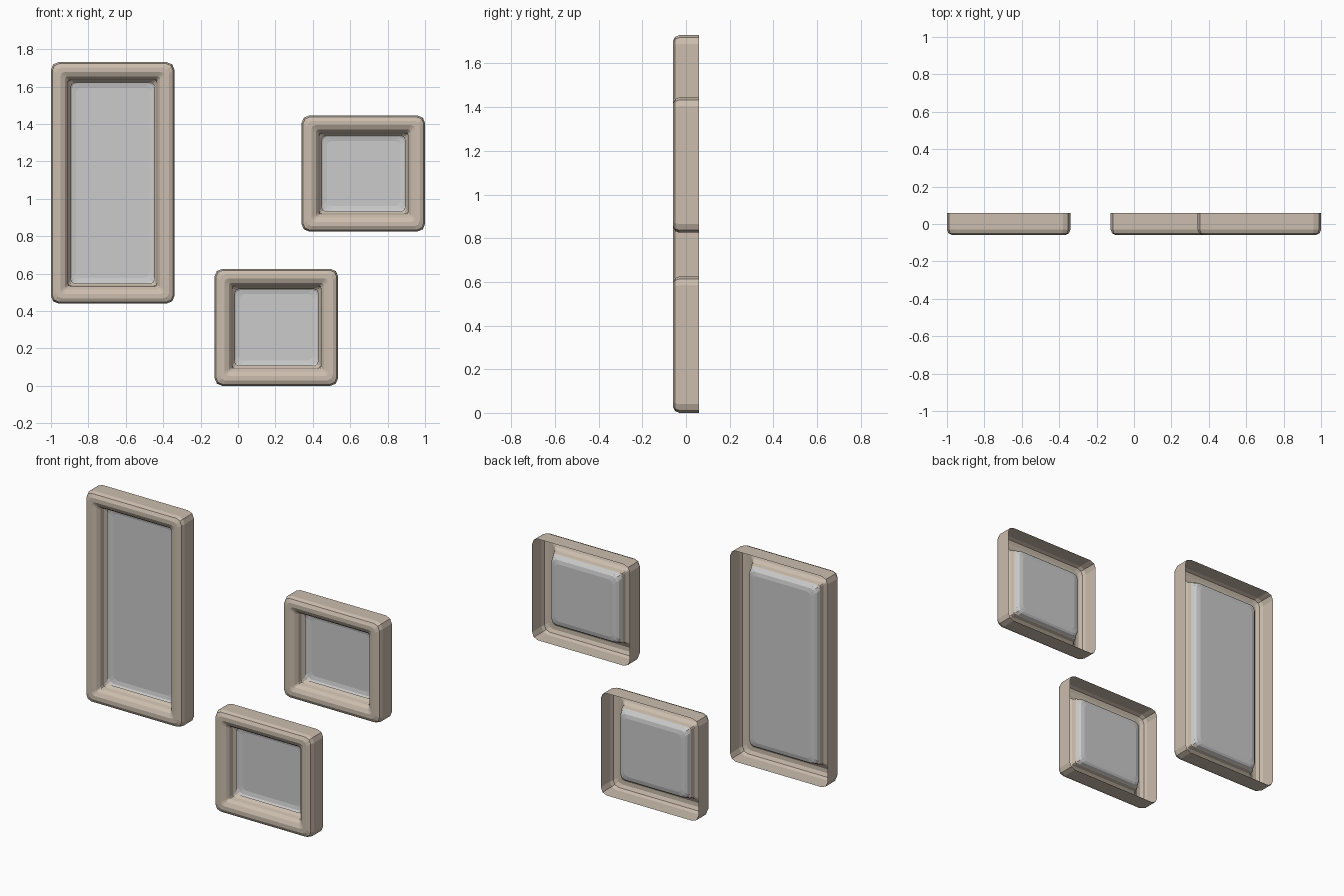
import bpy, bmesh
from math import sin, cos, pi

if "Cube" in bpy.data.objects:
    bpy.data.objects.remove(bpy.data.objects["Cube"])

# warm stone colour for the frames
tan = bpy.data.materials.new("frame_tan")
tan.diffuse_color = (0.60, 0.51, 0.42, 1)
tan.use_nodes = True
tan.node_tree.nodes["Principled BSDF"].inputs["Base Color"].default_value = tan.diffuse_color

# profiles: (inset from outer edge, y, corner radius)
FRAME = [(0, .06, .04), (0, -.03, .04), (.008, -.05, .035), (.028, -.06, .03),
         (.052, -.06, .02), (.076, -.048, .012), (.09, -.03, .01),
         (.095, -.005, .01), (.108, .012, .02)]
PANE = [(.095, .0, .03), (.102, .018, .03), (.112, .026, .028), (.135, .031, .025)]


def ring(bm, box, inset, y, r, seg=2):
    """Rounded rectangle loop in the xz plane."""
    x0, x1, z0, z1 = box
    x0, x1, z0, z1 = x0 + inset, x1 - inset, z0 + inset, z1 - inset
    corners = [(x1 - r, z1 - r), (x0 + r, z1 - r), (x0 + r, z0 + r), (x1 - r, z0 + r)]
    loop = []
    for i, (cx, cz) in enumerate(corners):
        for k in range(seg + 1):
            a = (i + k / seg) * pi / 2
            loop.append(bm.verts.new((cx + r * cos(a), y, cz + r * sin(a))))
    return loop


def shell(name, box, profile, cap=False, mat=None):
    """Skin the profile's loops together, leaving the ends open unless capped."""
    bm = bmesh.new()
    loops = [ring(bm, box, *p) for p in profile]
    n = len(loops[0])
    for a, b in zip(loops, loops[1:]):
        for i in range(n):
            j = (i + 1) % n
            bm.faces.new((a[i], a[j], b[j], b[i]))
    if cap:
        bm.faces.new(loops[-1])
    me = bpy.data.meshes.new(name)
    bm.to_mesh(me)
    bm.free()
    ob = bpy.data.objects.new(name, me)
    bpy.context.collection.objects.link(ob)
    if mat:
        me.materials.append(mat)
    return ob


# one tall and two small windows: x0, x1, z0, z1
windows = {"tall_window": (-1.0, -.34, .44, 1.73),
           "upper_window": (.34, 1.0, .825, 1.445),
           "lower_window": (-.125, .535, 0, .625)}
for name, box in windows.items():
    shell(name + "_frame", box, FRAME, mat=tan)
    shell(name + "_pane", box, PANE, cap=True)
